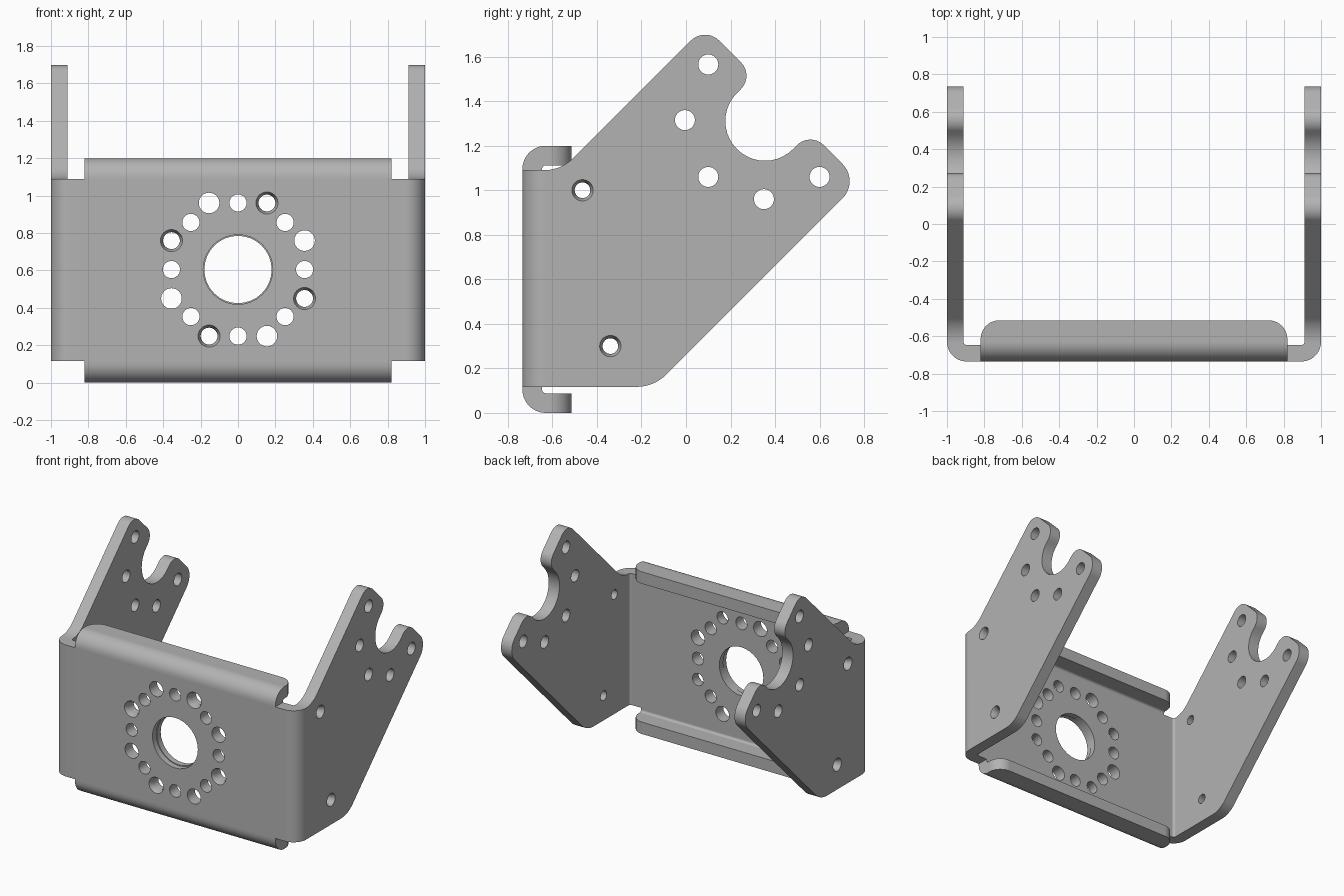
import bpy, bmesh, math
from mathutils import Vector, Matrix

if "Cube" in bpy.data.objects:
    bpy.data.objects.remove(bpy.data.objects["Cube"])

T = 0.088          # sheet thickness
FRONT = -0.735     # outer face of the front plate
BACK = 0.735
BEND_OUT, BEND_IN = 0.105, 0.018
EPS = 0.05

metal = bpy.data.materials.new("plain grey metal")
metal.use_nodes = True
GREY = (0.45, 0.45, 0.45, 1)
metal.diffuse_color = GREY
metal.node_tree.nodes["Principled BSDF"].inputs["Base Color"].default_value = GREY


def rounded(corners, steps=10):
    """Outline from (a, b, radius) corners, each replaced by a tangent arc."""
    out = []
    n = len(corners)
    for i, (a, b, r) in enumerate(corners):
        p = Vector((a, b))
        if r == 0:
            out.append(p)
            continue
        d1 = (Vector(corners[i - 1][:2]) - p).normalized()
        d2 = (Vector(corners[(i + 1) % n][:2]) - p).normalized()
        half = d1.angle(d2) / 2
        centre = p + (d1 + d2).normalized() * (r / math.sin(half))
        start = p + d1 * (r / math.tan(half)) - centre
        end = p + d2 * (r / math.tan(half)) - centre
        sweep = -start.angle_signed(end)   # counter-clockwise positive
        for k in range(steps + 1):
            out.append(centre + Matrix.Rotation(sweep * k / steps, 2) @ start)
    return out


def make_object(name, bm):
    bmesh.ops.recalc_face_normals(bm, faces=bm.faces)
    mesh = bpy.data.meshes.new(name)
    bm.to_mesh(mesh)
    bm.free()
    mesh.materials.append(metal)
    obj = bpy.data.objects.new(name, mesh)
    bpy.context.collection.objects.link(obj)
    return obj


def prism(name, outline, axis, lo, hi):
    """Extrude an outline along x (outline in y, z) or z (outline in x, y)."""
    place = (lambda p, d: (d, p.x, p.y)) if axis == "x" else (lambda p, d: (p.x, p.y, d))
    bm = bmesh.new()
    face = bm.faces.new([bm.verts.new(place(p, lo)) for p in outline])
    grown = bmesh.ops.extrude_face_region(bm, geom=[face])["geom"]
    shift = Vector((hi - lo, 0, 0) if axis == "x" else (0, 0, hi - lo))
    bmesh.ops.translate(bm, vec=shift, verts=[v for v in grown if isinstance(v, bmesh.types.BMVert)])
    return make_object(name, bm)


def combine(target, tool, operation):
    tool.hide_render = True
    mod = target.modifiers.new("combine", "BOOLEAN")
    mod.operation, mod.solver, mod.object = operation, "EXACT", tool
    bpy.context.view_layer.objects.active = target
    bpy.ops.object.modifier_apply(modifier=mod.name)
    bpy.data.objects.remove(tool)


def cut_hole(target, start, direction, rings):
    """Cut a turned hole; rings are (depth, radius) pairs from the outer face."""
    bm = bmesh.new()
    turn = Vector(direction).to_track_quat("Z", "Y").to_matrix()
    loops = []
    for depth, r in rings:
        loops.append([bm.verts.new(Vector(start) + turn @ Vector(
            (r * math.cos(math.tau * k / 32), r * math.sin(math.tau * k / 32), depth)))
            for k in range(32)])
    for a, b in zip(loops, loops[1:]):
        for k in range(32):
            bm.faces.new((a[k - 1], a[k], b[k], b[k - 1]))
    bm.faces.new(loops[0])
    bm.faces.new(loops[-1])
    combine(target, make_object("hole_cutter", bm), "DIFFERENCE")


def plain(r):
    return [(-EPS, r), (T + EPS, r)]


def countersunk(wide, narrow):
    return [(-EPS, wide), (0, wide), (0.03, narrow), (T + EPS, narrow)]


# U-bent sheet seen from above
inner = 1 - T
bracket = prism("bent_bracket", rounded([
    (-1, FRONT, BEND_OUT), (1, FRONT, BEND_OUT), (1, BACK + EPS, 0), (inner, BACK + EPS, 0),
    (inner, FRONT + T, BEND_IN), (-inner, FRONT + T, BEND_IN),
    (-inner, BACK + EPS, 0), (-1, BACK + EPS, 0)]), "z", 0, 2)


# Side outline: slanted arms with a U slot at the tip
def slanted(along, across, r):
    s = math.sqrt(0.5)
    return ((along - across) * s, (along + across) * s, r)


TIP, LOW, HIGH, SLOT_LOW, SLOT_HIGH = 1.288, 0.184, 1.167, 0.498, 0.854
side = prism("side_outline", rounded([
    (FRONT - EPS, 0.117, 0), (0.117 - LOW * math.sqrt(2), 0.117, 0.19),
    slanted(TIP, LOW, 0.11), slanted(TIP, SLOT_LOW, 0.085),
    slanted(1.0, SLOT_LOW, 0.177), slanted(1.0, SLOT_HIGH, 0.177),
    slanted(TIP, SLOT_HIGH, 0.085), slanted(TIP, HIGH, 0.09),
    (1.09 - HIGH * math.sqrt(2), 1.09, 0.19), (FRONT - EPS, 1.09, 0)]), "x", -1.1, 1.1)
combine(bracket, side, "INTERSECT")

# Top and bottom flanges, folded back, with rounded free corners
LIP = -0.515
HEIGHT = 1.2
flanges = prism("folded_flanges", rounded([
    (FRONT, 0, BEND_OUT), (LIP, 0, 0), (LIP, T, 0), (FRONT + T, T, BEND_IN),
    (FRONT + T, HEIGHT - T, BEND_IN), (LIP, HEIGHT - T, 0), (LIP, HEIGHT, 0),
    (FRONT, HEIGHT, BEND_OUT)]), "x", -0.82, 0.82)
corners = prism("flange_corners", rounded([
    (-0.82, FRONT - EPS, 0), (0.82, FRONT - EPS, 0), (0.82, LIP, 0.1), (-0.82, LIP, 0.1)]),
    "z", -EPS, HEIGHT + EPS)
combine(flanges, corners, "INTERSECT")
combine(bracket, flanges, "UNION")

# Front plate: stepped centre bore and a ring of bolt holes
CENTRE = 0.605
cut_hole(bracket, (0, FRONT, CENTRE), (0, 1, 0),
         [(-EPS, 0.186), (T / 2, 0.186), (T / 2, 0.18), (T + EPS, 0.18)])


def ring_hole(angle, radius, rings):
    a = math.radians(angle)
    cut_hole(bracket, (radius * math.cos(a), FRONT, CENTRE + radius * math.sin(a)), (0, 1, 0), rings)


for k in range(8):
    ring_hole(45 * k, 0.356, plain(0.046))
for k in range(4):
    ring_hole(90 * k + 23.5, 0.388, plain(0.055))
    ring_hole(90 * k + 66.5, 0.388, countersunk(0.059, 0.045))

# Arm holes, the same on both sides
for sign in (-1, 1):
    for y, z in [(0.1, 1.565), (-0.005, 1.315), (0.1, 1.06), (0.35, 0.96), (0.6, 1.06)]:
        cut_hole(bracket, (sign, y, z), (-sign, 0, 0), plain(0.045))
    for y, z in [(-0.465, 1.0), (-0.34, 0.3)]:
        cut_hole(bracket, (sign, y, z), (-sign, 0, 0), countersunk(0.048, 0.035))

# Smooth bends, crisp edges
bpy.ops.object.select_all(action="DESELECT")
bracket.select_set(True)
bpy.context.view_layer.objects.active = bracket
bpy.ops.object.shade_smooth_by_angle(angle=math.radians(25))
weighted = bracket.modifiers.new("flat_faces", "WEIGHTED_NORMAL")
weighted.keep_sharp = True
